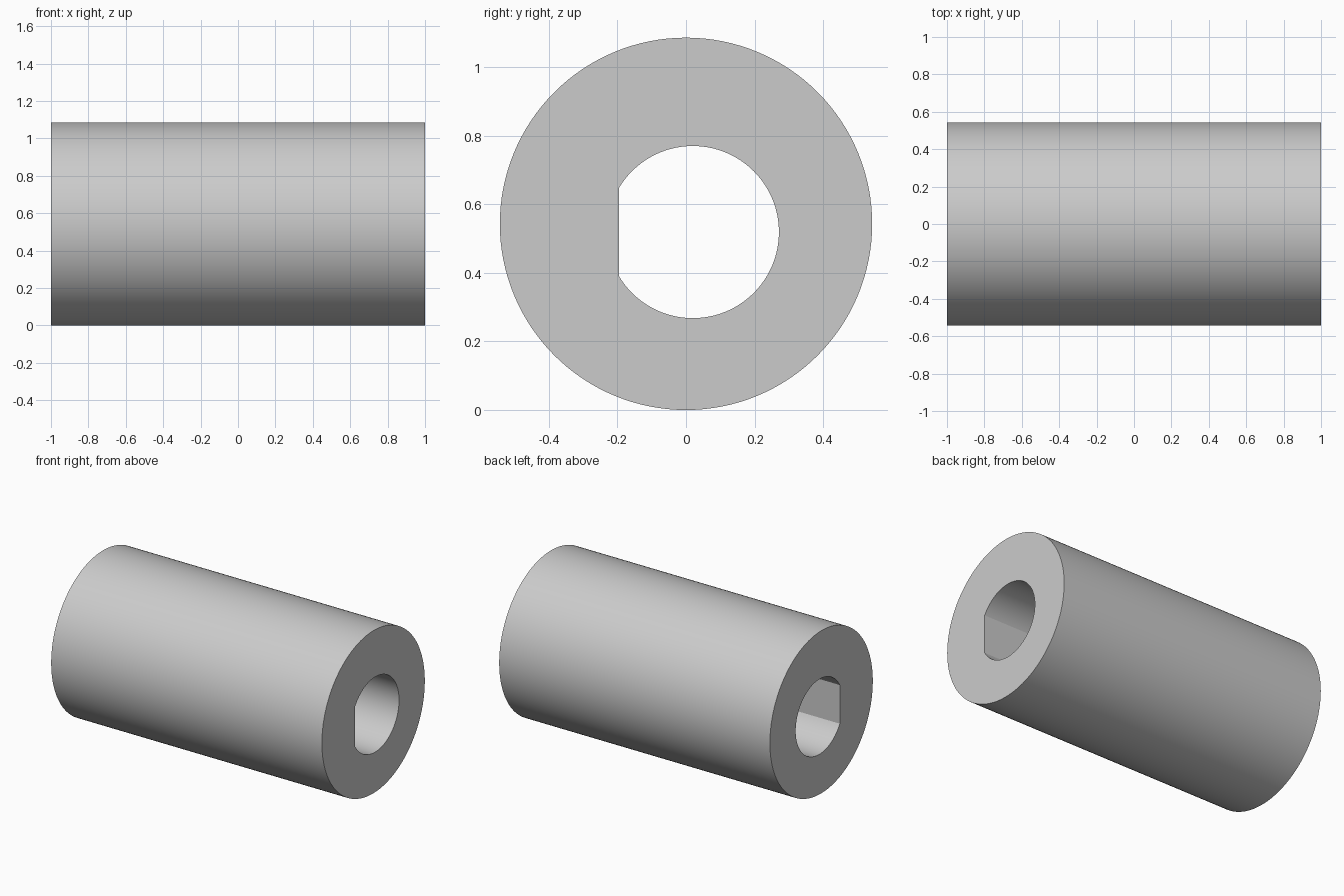
import bpy, bmesh, math

cube = bpy.data.objects.get("Cube")
if cube:
    bpy.data.objects.remove(cube, do_unlink=True)

SIDES = 128
HALF_LENGTH = 1.0
OUTER_R = 0.543
BORE_R, BORE_Y, BORE_Z = 0.251, 0.02, 0.519
FLAT_STEPS = 11  # sides from the middle of the flat to its corner
FLAT_DIST = BORE_R * math.cos(math.tau * FLAT_STEPS / SIDES)

metal = bpy.data.materials.new("plain_grey")
metal.use_nodes = True
grey = (0.6, 0.6, 0.6, 1)
metal.diffuse_color = grey
metal.node_tree.nodes["Principled BSDF"].inputs["Base Color"].default_value = grey


def outer_radius(angle):
    return OUTER_R


def bore_radius(angle):
    """Round bore cut off by a flat on its front side."""
    toward_front = math.cos(angle)
    return min(BORE_R, FLAT_DIST / toward_front) if toward_front > 0.1 else BORE_R


def ring(bm, x, y, z, radius):
    """Loop of vertices around the x axis, starting at the front."""
    angles = [math.tau * i / SIDES for i in range(SIDES)]
    return [bm.verts.new((x, y - radius(a) * math.cos(a), z + radius(a) * math.sin(a)))
            for a in angles]


# Sleeve: outer wall, two end faces and D-shaped through bore
bm = bmesh.new()
loops = [
    ring(bm, -HALF_LENGTH, 0, OUTER_R, outer_radius),
    ring(bm, HALF_LENGTH, 0, OUTER_R, outer_radius),
    ring(bm, HALF_LENGTH, BORE_Y, BORE_Z, bore_radius),
    ring(bm, -HALF_LENGTH, BORE_Y, BORE_Z, bore_radius),
]
for k, a in enumerate(loops):
    b = loops[(k + 1) % len(loops)]
    for i in range(SIDES):
        j = (i + 1) % SIDES
        bm.faces.new((a[i], a[j], b[j], b[i]))
bmesh.ops.recalc_face_normals(bm, faces=bm.faces)

mesh = bpy.data.meshes.new("sleeve")
bm.to_mesh(mesh)
bm.free()
mesh.materials.append(metal)
sleeve = bpy.data.objects.new("sleeve", mesh)
bpy.context.collection.objects.link(sleeve)

# Smooth walls with crisp rims and flat edges
bpy.ops.object.select_all(action="DESELECT")
sleeve.select_set(True)
bpy.context.view_layer.objects.active = sleeve
bpy.ops.object.shade_smooth_by_angle(angle=math.radians(20))
